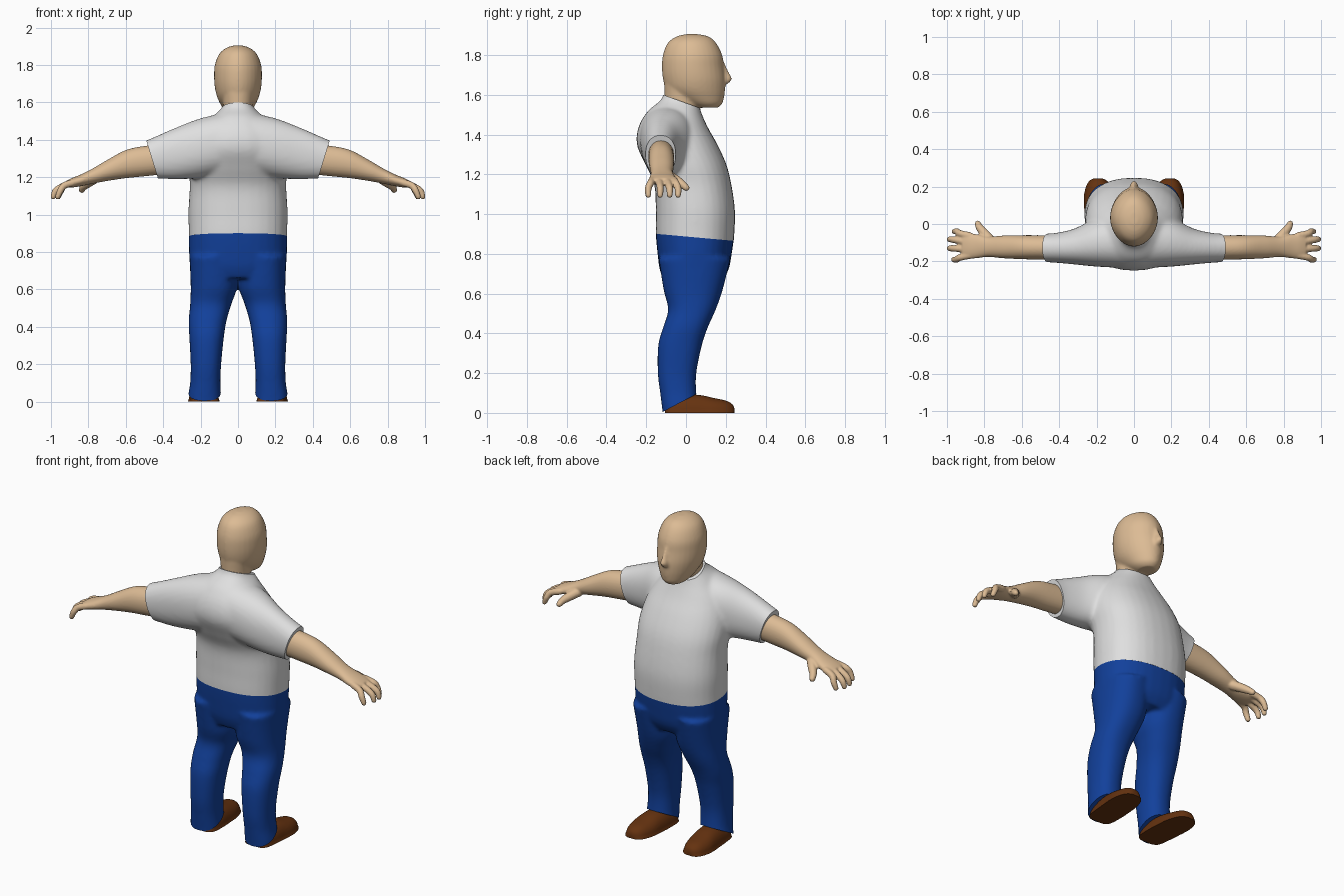
import bpy, bmesh, math
from mathutils import Vector

if "Cube" in bpy.data.objects:
    bpy.data.objects.remove(bpy.data.objects["Cube"])


def material(name, rgb):
    m = bpy.data.materials.new(name)
    m.diffuse_color = (*rgb, 1)
    m.use_nodes = True
    m.node_tree.nodes["Principled BSDF"].inputs["Base Color"].default_value = m.diffuse_color
    return m


SKIN = material("skin", (0.72, 0.50, 0.30))
WHITE = material("white cloth", (0.74, 0.74, 0.74))
BLUE = material("blue cloth", (0.006, 0.052, 0.33))
BROWN = material("brown leather", (0.13, 0.032, 0.005))


def spline(rows, steps=5):
    """Catmull-Rom through rows of section numbers"""
    out = []
    for i in range(len(rows) - 1):
        a, b, c, d = (rows[max(0, min(len(rows) - 1, i + k))] for k in (-1, 0, 1, 2))
        for s in range(steps):
            t = s / steps
            out.append([0.5 * (2 * q + (r - p) * t + (2 * p - 5 * q + 4 * r - u) * t * t
                               + (3 * q - p - 3 * r + u) * t ** 3)
                        for p, q, r, u in zip(a, b, c, d)])
    return out + [list(rows[-1])]


def loft(bm, axis, rows, power=2.0, mirror=False, n=32):
    """Rows are (position on axis, min/max of first other axis, min/max of second)"""
    others = [k for k in range(3) if k != axis]
    for side in ((1, -1) if mirror else (1,)):
        rings = []
        for pos, a0, a1, b0, b1 in spline(rows):
            ring = []
            for i in range(n):
                t = 2 * math.pi * i / n
                c, s = math.cos(t), math.sin(t)
                u = math.copysign(abs(c) ** (2 / power), c)
                v = math.copysign(abs(s) ** (2 / power), s)
                co = [0, 0, 0]
                co[axis] = pos
                co[others[0]] = (a0 + a1) / 2 + u * (a1 - a0) / 2
                co[others[1]] = (b0 + b1) / 2 + v * (b1 - b0) / 2
                co[0] *= side
                ring.append(bm.verts.new(co))
            rings.append(ring)
        for r, q in zip(rings, rings[1:]):
            for i in range(n):
                bm.faces.new((r[i], r[(i + 1) % n], q[(i + 1) % n], q[i]))
        bm.faces.new(rings[0])
        bm.faces.new(rings[-1])


def beads(bm, path):
    """Mirrored finger: chain of overlapping balls (x, y, z, radius)"""
    for x, y, z, r in spline(path, 6):
        for side in (1, -1):
            g = bmesh.ops.create_icosphere(bm, subdivisions=2, radius=r)
            bmesh.ops.translate(bm, verts=g["verts"], vec=(x * side, y, z))


def finish(bm, name, mat, voxel, smooth, cuts=()):
    """Fuse the volumes, smooth them, trim by planes and close the cuts"""
    bmesh.ops.recalc_face_normals(bm, faces=bm.faces)
    me = bpy.data.meshes.new(name)
    bm.to_mesh(me)
    bm.free()
    ob = bpy.data.objects.new(name, me)
    bpy.context.collection.objects.link(ob)
    bpy.ops.object.select_all(action='DESELECT')
    ob.select_set(True)
    bpy.context.view_layer.objects.active = ob
    rm = ob.modifiers.new("fuse", 'REMESH')
    rm.mode = 'VOXEL'
    rm.voxel_size = voxel
    sm = ob.modifiers.new("soften", 'SMOOTH')
    sm.factor = 0.5
    sm.iterations = smooth
    bpy.ops.object.convert(target='MESH')
    bm = bmesh.new()
    bm.from_mesh(ob.data)
    for co, no in cuts:
        bmesh.ops.bisect_plane(bm, geom=bm.verts[:] + bm.edges[:] + bm.faces[:],
                               plane_co=co, plane_no=Vector(no).normalized(), clear_outer=True)
        bmesh.ops.holes_fill(bm, edges=[e for e in bm.edges if e.is_boundary], sides=0)
    bmesh.ops.recalc_face_normals(bm, faces=bm.faces)
    bm.to_mesh(ob.data)
    bm.free()
    ob.data.materials.clear()
    ob.data.materials.append(mat)
    bpy.ops.object.shade_smooth_by_angle(angle=math.radians(40))
    return ob


WAIST, WAIST_DIR = (0, 0, 0.887), Vector((0, 0.09, 1))

# Shirt: torso plus sleeves
bm = bmesh.new()
loft(bm, 2, [(z, -w, w, y0, y1) for z, w, y0, y1 in (
    (0.78, .262, -.145, .232), (0.90, .263, -.152, .243), (1.02, .265, -.152, .246),
    (1.15, .258, -.16, .228), (1.25, .262, -.205, .203), (1.35, .25, -.247, .158),
    (1.44, .21, -.238, .108), (1.52, .14, -.19, .074), (1.58, .082, -.122, .066),
    (1.66, .076, -.105, .07))], 2.3)
loft(bm, 0, [(.05, -.235, .06, 1.22, 1.55), (.20, -.228, .03, 1.195, 1.515),
             (.32, -.216, -.025, 1.19, 1.47), (.42, -.207, -.048, 1.192, 1.427),
             (.49, -.203, -.052, 1.195, 1.397), (.56, -.20, -.055, 1.20, 1.37)], 2.2, True)
finish(bm, "shirt", WHITE, 0.011, 8, [
    (WAIST, -WAIST_DIR), ((0, .065, 1.535), (0, .36, 1)),
    ((.49, 0, 1.395), (.195, 0, -.06)), ((-.49, 0, 1.395), (-.195, 0, -.06))])

# Trousers: hips plus two legs
bm = bmesh.new()
loft(bm, 2, [(z, -w, w, y0, y1) for z, w, y0, y1 in (
    (1.0, .265, -.152, .246), (.90, .263, -.152, .243), (.80, .262, -.143, .23),
    (.72, .255, -.132, .214), (.66, .235, -.11, .18))], 2.3)
loft(bm, 2, [(.78, .01, .26, -.138, .224), (.62, .004, .253, -.113, .185),
             (.52, .036, .256, -.09, .15), (.43, .062, .264, -.115, .11),
             (.34, .076, .26, -.14, .08), (.20, .09, .253, -.142, .052),
             (.10, .094, .256, -.13, .052), (.02, .09, .268, -.12, .062),
             (-.08, .09, .268, -.11, .062)], 2.3, True)
finish(bm, "trousers", BLUE, 0.011, 7, [
    (WAIST, WAIST_DIR), ((0, -.115, .006), (0, .09, -.17))])

# Head with neck and nose
bm = bmesh.new()
loft(bm, 2, [(z, -w, w, y0, y1) for z, w, y0, y1 in (
    (1.905, .02, .0, .06), (1.892, .062, -.05, .115), (1.86, .10, -.092, .152),
    (1.80, .124, -.116, .182), (1.74, .128, -.121, .19), (1.68, .124, -.116, .198),
    (1.63, .112, -.10, .197), (1.59, .094, -.06, .192), (1.555, .072, .0, .182),
    (1.535, .045, .05, .16))], 1.9)
loft(bm, 2, [(1.44, -.085, .085, -.115, .05), (1.52, -.078, .078, -.11, .062),
             (1.58, -.078, .078, -.107, .068), (1.68, -.09, .09, -.112, .07)])
loft(bm, 2, [(1.78, -.012, .012, .14, .186), (1.72, -.016, .016, .14, .212),
             (1.68, -.024, .024, .14, .232), (1.655, -.024, .024, .14, .212)])
finish(bm, "head", SKIN, 0.008, 6)

# Arms with palms, fingers and thumbs
bm = bmesh.new()
loft(bm, 0, [(.36, -.19, -.06, 1.22, 1.38), (.50, -.19, -.06, 1.205, 1.367),
             (.60, -.188, -.06, 1.195, 1.345), (.70, -.183, -.062, 1.18, 1.292),
             (.78, -.176, -.068, 1.165, 1.245), (.84, -.183, -.055, 1.152, 1.215),
             (.89, -.186, -.05, 1.145, 1.195), (.92, -.178, -.06, 1.148, 1.18)], 2.1, True)
for y0, y1, tip in ((-.062, -.04, .965), (-.098, -.082, .992),
                    (-.135, -.13, .992), (-.168, -.19, .968)):
    beads(bm, [(.88, y0, 1.172, .02), (.93, (y0 + y1) / 2, 1.155, .019),
               (tip - .018, y1, 1.128, .018), (tip - .004, y1, 1.095, .015)])
beads(bm, [(.77, -.085, 1.19, .028), (.80, -.05, 1.17, .026),
           (.825, -.02, 1.15, .021), (.835, .002, 1.132, .017)])
finish(bm, "arms", SKIN, 0.006, 3)

# Shoes: rounded uppers and thin soles, flat underneath
bm = bmesh.new()
shoe = [(-.106, .14, .21, .035), (-.08, .108, .242, .065), (0, .102, .254, .09),
        (.07, .105, .26, .09), (.14, .111, .264, .075), (.20, .128, .252, .062),
        (.232, .15, .232, .045), (.244, .175, .21, .025)]
loft(bm, 1, [(y, a, b, -h, h) for y, a, b, h in shoe], 2.3, True)
loft(bm, 1, [(y, a - .006, b + .006, -.04, .016) for y, a, b, h in shoe], 4, True)
finish(bm, "shoes", BROWN, 0.007, 2, [((0, 0, 0), (0, 0, -1))])
